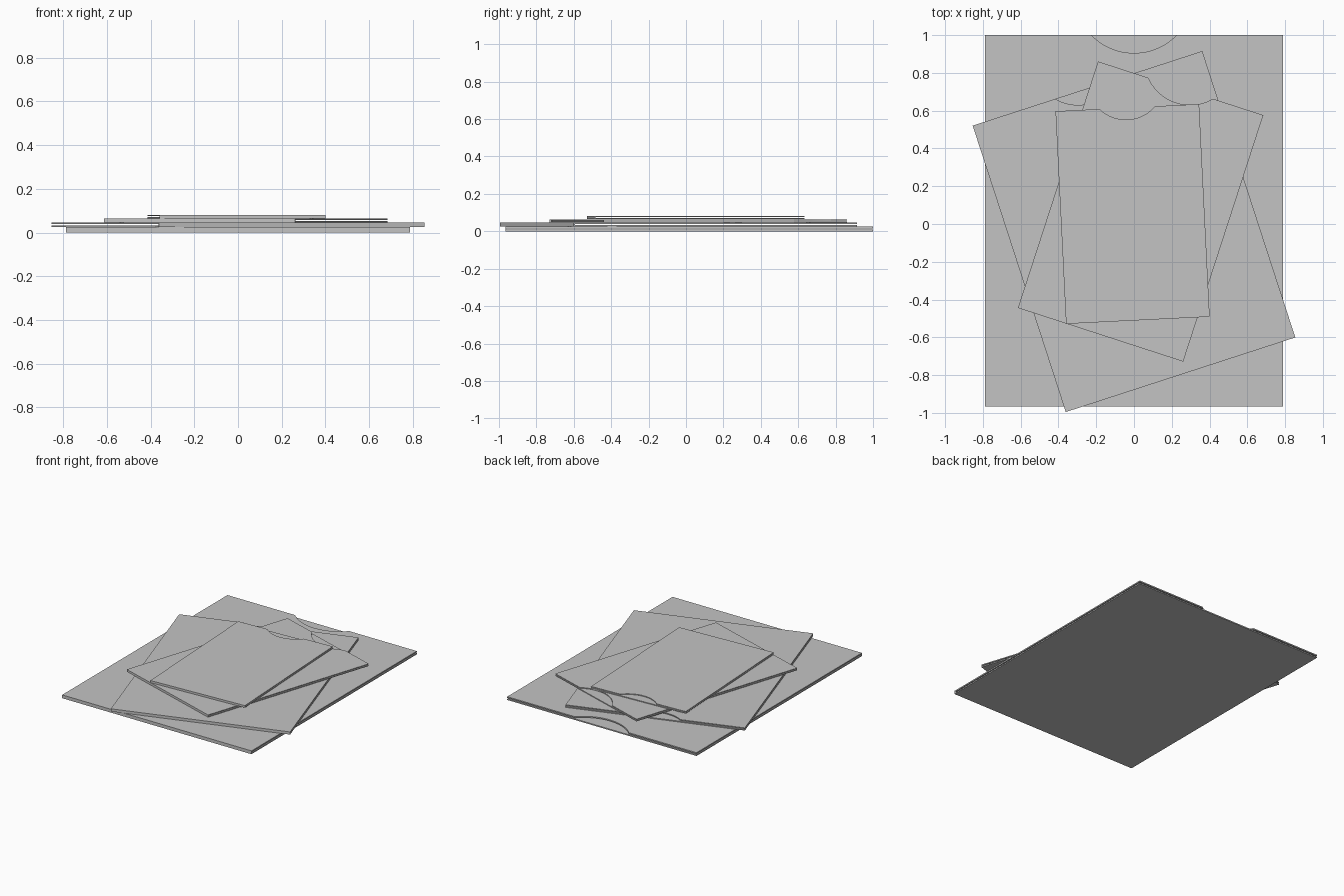
import bpy
import bmesh
import math
from mathutils import Matrix

cube = bpy.data.objects.get("Cube")
if cube:
    bpy.data.objects.remove(cube, do_unlink=True)

grey = bpy.data.materials.new("plain_grey")
grey.use_nodes = True
COLOUR = (0.55, 0.55, 0.55, 1)
grey.diffuse_color = COLOUR
grey.node_tree.nodes["Principled BSDF"].inputs["Base Color"].default_value = COLOUR


def slab(bm, outline, z0, z1):
    """Extrude a counter-clockwise outline from z0 up to z1."""
    face = bm.faces.new([bm.verts.new((x, y, z0)) for x, y in outline])
    made = bmesh.ops.extrude_face_region(bm, geom=[face], use_keep_orig=True)["geom"]
    top = [v for v in made if isinstance(v, bmesh.types.BMVert)]
    bmesh.ops.translate(bm, vec=(0, 0, z1 - z0), verts=top)


def rectangle(w, y0, y1):
    return [(-w / 2, y0), (w / 2, y0), (w / 2, y1), (-w / 2, y1)]


def notched(w, h, half, depth, steps=24):
    """Sheet outline with a shallow thumb notch in the back edge."""
    radius = (half * half + depth * depth) / (2 * depth)
    sweep = math.asin(half / radius)
    arc = []
    for i in range(steps + 1):
        a = sweep * (1 - 2 * i / steps)
        arc.append((radius * math.sin(a),
                    h / 2 - depth + radius * (1 - math.cos(a))))
    corners = rectangle(w, -h / 2, h / 2)
    return corners[:3] + arc + corners[3:]


def folder(name, size, centre, angle, z0, z1, notch):
    w, h = size
    sheet = (z1 - z0) * 0.36
    bm = bmesh.new()
    # back sheet, notched cover and the closed fold along the front
    slab(bm, rectangle(w, -h / 2, h / 2), z0, z0 + sheet)
    slab(bm, notched(w, h, *notch), z1 - sheet, z1)
    slab(bm, rectangle(w, -h / 2, -h / 2 + sheet), z0 + sheet, z1 - sheet)
    bmesh.ops.recalc_face_normals(bm, faces=bm.faces)
    bm.transform(Matrix.Translation((*centre, 0))
                 @ Matrix.Rotation(math.radians(angle), 4, "Z"))
    mesh = bpy.data.meshes.new(name)
    bm.to_mesh(mesh)
    bm.free()
    mesh.materials.append(grey)
    bpy.context.collection.objects.link(bpy.data.objects.new(name, mesh))


# Stack from the largest folder up to the smallest
folder("bottom_folder", (1.575, 1.965), (0, 0.0175), 0, 0, 0.025, (0.225, 0.095))
folder("second_folder", (1.278, 1.594), (0, -0.04), 18, 0.026, 0.046, (0.18, 0.08))
folder("third_folder", (0.92, 1.372), (0.035, 0.066), -18, 0.047, 0.064, (0.18, 0.08))
folder("top_folder", (0.761, 1.127), (-0.0075, 0.053), 2.85, 0.065, 0.081, (0.147, 0.063))
